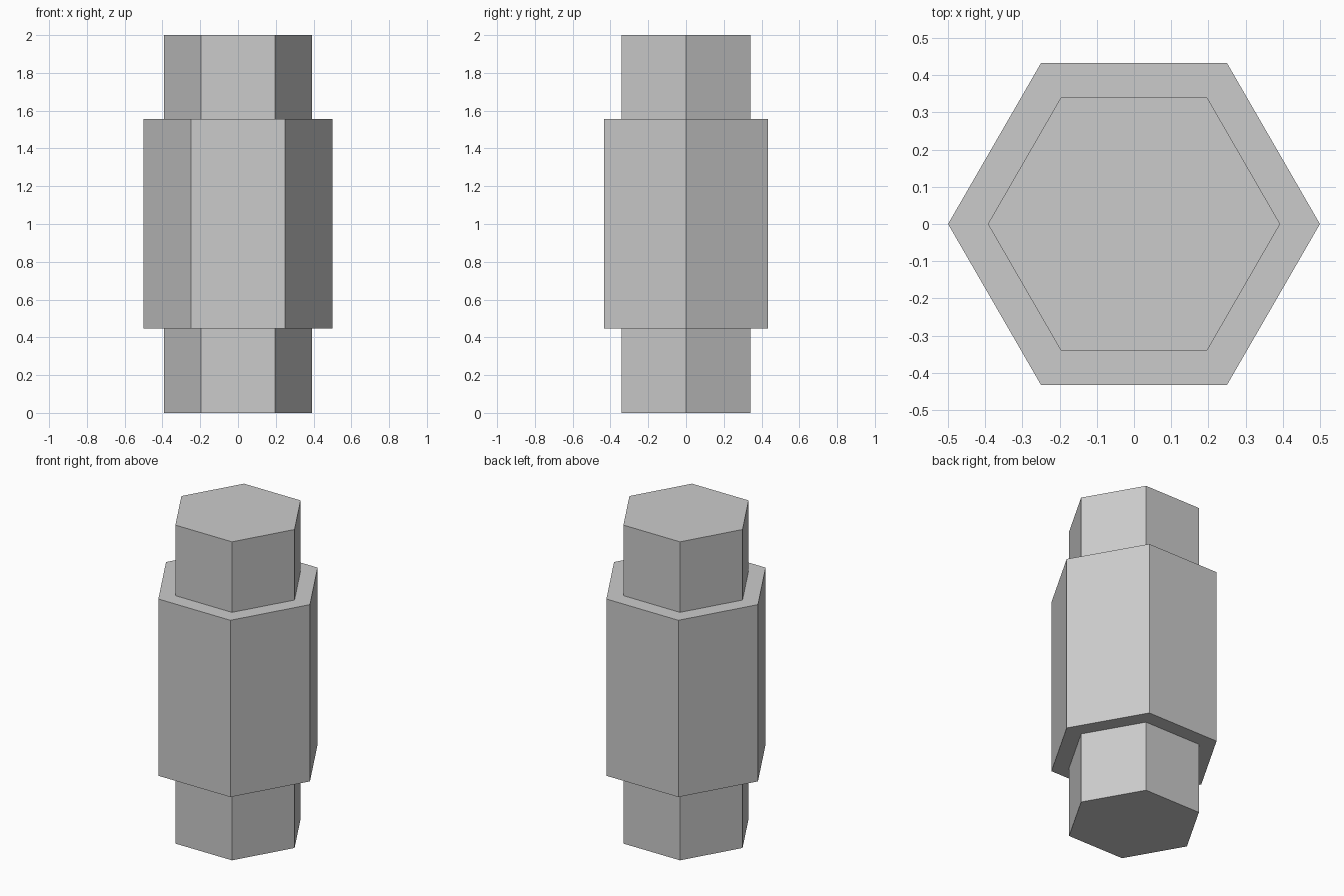
import bpy
import math

cube = bpy.data.objects.get("Cube")
if cube:
    bpy.data.objects.remove(cube, do_unlink=True)

# Single plain grey finish
grey = bpy.data.materials.new("plain_grey")
grey.use_nodes = True
colour = (0.6, 0.6, 0.6, 1.0)
grey.diffuse_color = colour
grey.node_tree.nodes["Principled BSDF"].inputs["Base Color"].default_value = colour


def hex_prism(name, radius, bottom, top):
    """Flat-shaded hexagonal prism with corners on the x axis."""
    bpy.ops.mesh.primitive_cylinder_add(
        vertices=6, radius=radius, depth=top - bottom,
        location=(0, 0, (bottom + top) / 2), rotation=(0, 0, math.pi / 2))
    obj = bpy.context.object
    obj.name = name
    obj.data.name = name
    bpy.ops.object.transform_apply(location=False, rotation=True, scale=False)
    obj.data.materials.append(grey)
    return obj


# Wide central body with a narrower stub at each end
BODY_BOTTOM, BODY_TOP = 0.447, 1.557
hex_prism("lower_stub", 0.393, 0.0, BODY_BOTTOM)
hex_prism("central_body", 0.5, BODY_BOTTOM, BODY_TOP)
hex_prism("upper_stub", 0.393, BODY_TOP, 2.0)
